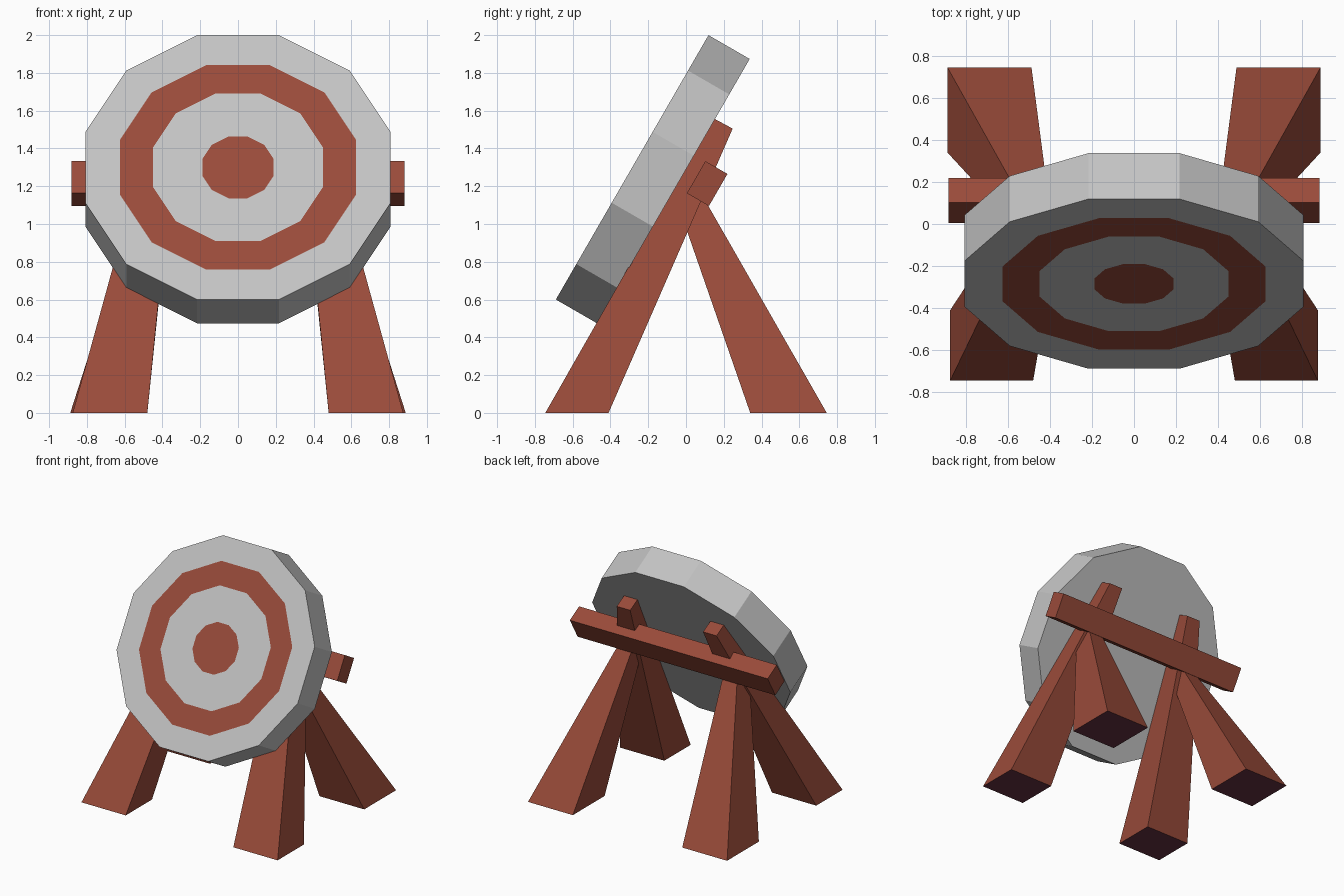
import bpy, bmesh, math
from mathutils import Matrix

if "Cube" in bpy.data.objects:
    bpy.data.objects.remove(bpy.data.objects["Cube"])


def flat_material(name, rgb):
    m = bpy.data.materials.new(name)
    m.diffuse_color = (*rgb, 1)
    m.use_nodes = True
    m.node_tree.nodes["Principled BSDF"].inputs["Base Color"].default_value = m.diffuse_color
    return m


GREY = flat_material("light grey", (0.55, 0.55, 0.55))
RED = flat_material("brick red", (0.32, 0.07, 0.042))
DARK = flat_material("dark maroon", (0.127, 0.031, 0.052))


def finish(name, bm, *mats):
    bmesh.ops.recalc_face_normals(bm, faces=bm.faces)
    me = bpy.data.meshes.new(name)
    bm.to_mesh(me)
    bm.free()
    for m in mats:
        me.materials.append(m)
    ob = bpy.data.objects.new(name, me)
    bpy.context.collection.objects.link(ob)
    return ob


# Target disc: twelve-sided slab, concentric painted rings cut into its front
SIDES, TILT = 12, math.radians(-30)
bm = bmesh.new()


def ring(apothem, y):
    r = apothem / math.cos(math.pi / SIDES)
    angles = [(i + 0.5) * 2 * math.pi / SIDES for i in range(SIDES)]
    return [bm.verts.new((r * math.cos(a), y, r * math.sin(a))) for a in angles]


# back rim, front rim, then the painted ring edges
loops = [ring(a, y) for a, y in
         ((0.808, 0.252), (0.808, 0), (0.625, 0), (0.45, 0), (0.189, 0))]
for k, (a, b) in enumerate(zip(loops, loops[1:])):
    for i in range(SIDES):
        j = (i + 1) % SIDES
        bm.faces.new((a[i], a[j], b[j], b[i])).material_index = int(k == 2)
bm.faces.new(loops[0])
bm.faces.new(loops[-1]).material_index = 1
disc = finish("target_disc", bm, GREY, RED)
disc.location = (0, -0.285, 1.30)
disc.rotation_euler.x = TILT

# Crossbar behind the disc, tilted with it
bm = bmesh.new()
bmesh.ops.create_cube(bm, size=1, matrix=Matrix.Diagonal((1.764, 0.135, 0.196, 1)))
bar = finish("crossbar", bm, RED)
bar.location = (0, 0.112, 1.214)
bar.rotation_euler.x = TILT


# Tapered legs: x range, then (y, z) of the front and back edge at each end
def leg(name, side, bottom, top):
    bm = bmesh.new()
    ends = []
    for (x0, x1), (f, b) in (bottom, top):
        ends.append([bm.verts.new((side * x, *p)) for x, p in
                     ((x0, f), (x1, f), (x1, b), (x0, b))])
    lo, hi = ends
    bm.faces.new(lo).material_index = 1  # dark sole
    bm.faces.new(hi)
    for i in range(4):
        j = (i + 1) % 4
        bm.faces.new((lo[i], lo[j], hi[j], hi[i]))
    finish(name, bm, RED, DARK)


for side, word in ((-1, "left"), (1, "right")):
    leg("front_leg_" + word, side,
        ((0.48, 0.875), ((-0.745, 0), (-0.41, 0))),
        ((0.325, 0.445), ((0.145, 1.56), (0.247, 1.505))))
    leg("back_leg_" + word, side,
        ((0.488, 0.888), ((0.34, 0), (0.745, 0))),
        ((0.40, 0.51), ((-0.07, 1.18), (0.07, 1.18))))
